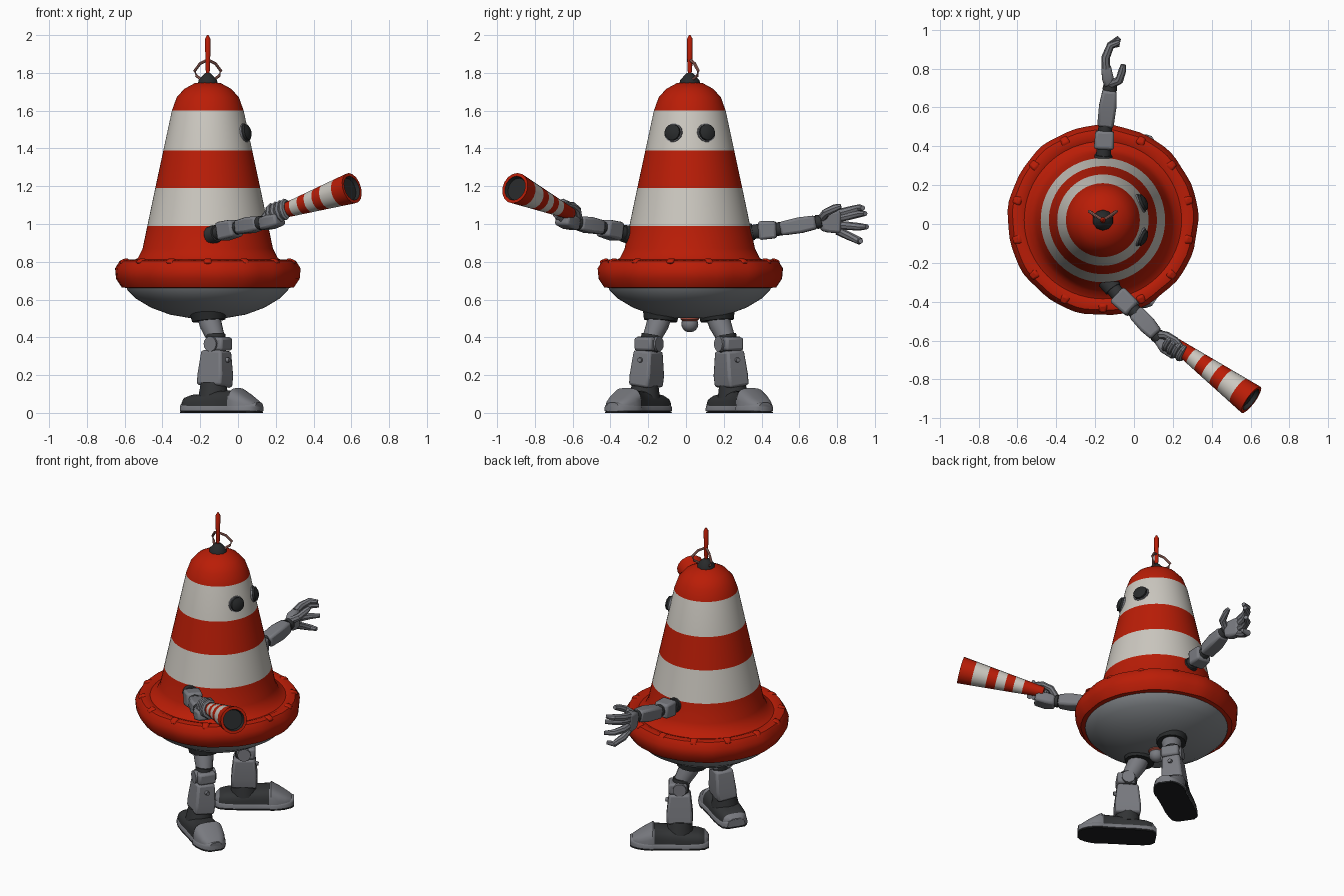
import bpy, math
from mathutils import Vector as V

cube = bpy.data.objects.get("Cube")
if cube:
    bpy.data.objects.remove(cube, do_unlink=True)


def material(name, r, g, b):
    m = bpy.data.materials.new(name)
    m.use_nodes = True
    m.diffuse_color = (r, g, b, 1)
    shader = m.node_tree.nodes["Principled BSDF"]
    shader.inputs["Base Color"].default_value = (r, g, b, 1)
    shader.inputs["Roughness"].default_value = 0.7
    return m


RED = material("orange red", 0.49, 0.012, 0.002)
WHITE = material("off white", 0.6, 0.575, 0.525)
GREY = material("metal grey", 0.19, 0.195, 0.215)
PALE = material("underside grey", 0.22, 0.235, 0.25)
DARK = material("dark grey", 0.032, 0.034, 0.036)
CHARCOAL = material("charcoal", 0.021, 0.023, 0.024)
BLACK = material("rubber black", 0.012, 0.013, 0.014)
WIRE = material("wire pink", 0.4, 0.16, 0.13)
RUST = material("rust red", 0.36, 0.07, 0.045)

CENTRE = V((-0.16, 0.02, 0))
UP = V((0, 0, 1))


def loft(name, rings, mats, pick=lambda i: 0, bevel=0):
    """Skin a row of equal rings, with a cap on each end."""
    n = len(rings[0])
    verts = [tuple(p) for ring in rings for p in ring]
    faces, ids = [], []
    for i in range(len(rings) - 1):
        for j in range(n):
            k = (j + 1) % n
            faces.append((i * n + j, i * n + k, (i + 1) * n + k, (i + 1) * n + j))
            ids.append(pick(i))
    last = (len(rings) - 1) * n
    faces += [tuple(reversed(range(n))), tuple(range(last, last + n))]
    ids += [pick(0), pick(len(rings) - 2)]
    mesh = bpy.data.meshes.new(name)
    mesh.from_pydata(verts, [], faces)
    for m in mats:
        mesh.materials.append(m)
    for poly, i in zip(mesh.polygons, ids):
        poly.material_index = i
    ob = bpy.data.objects.new(name, mesh)
    bpy.context.collection.objects.link(ob)
    bpy.ops.object.select_all(action="DESELECT")
    ob.select_set(True)
    bpy.context.view_layer.objects.active = ob
    bpy.ops.object.mode_set(mode="EDIT")
    bpy.ops.mesh.select_all(action="SELECT")
    bpy.ops.mesh.normals_make_consistent(inside=False)
    bpy.ops.object.mode_set(mode="OBJECT")
    bpy.ops.object.shade_smooth_by_angle(angle=math.radians(40))
    if bevel:
        mod = ob.modifiers.new("soft edges", "BEVEL")
        mod.width, mod.segments = bevel, 2
    return ob


def tube(name, points, sizes, mats, n=12, front=UP, axis=None, pick=lambda i: 0):
    """Sweep along points; each size is a radius or (side, front) half widths.
    Four sides give a softened box."""
    pts = [V(p) for p in points]
    rings = []
    turn = math.pi / 4 if n == 4 else 0
    grow = math.sqrt(2) if n == 4 else 1
    for i, p in enumerate(pts):
        z = axis or pts[min(i + 1, len(pts) - 1)] - pts[max(i - 1, 0)]
        z = z.normalized()
        f = V(front)
        if abs(f.dot(z)) > 0.95 * f.length:
            f = V((1, 0, 0))
        y = (f - z * f.dot(z)).normalized()
        x = y.cross(z)
        s = sizes[i]
        sx, sy = s if isinstance(s, tuple) else (s, s)
        angles = [turn + math.tau * j / n for j in range(n)]
        rings.append([p + (x * sx * math.cos(a) + y * sy * math.sin(a)) * grow for a in angles])
    return loft(name, rings, mats, pick, 0.014 if n == 4 else 0)


def lathe(name, profile, mats, pick=lambda i: 0, n=64):
    pts = [CENTRE + UP * z for r, z in profile]
    return tube(name, pts, [r for r, z in profile], mats, n, (1, 0, 0), UP, pick)


# Striped cone body with a lumpy lip
body_profile = [(.002, 1.755), (.07, 1.745), (.125, 1.715), (.165, 1.67), (.19, 1.6),
                (.235, 1.39), (.278, 1.19), (.32, .99), (.345, .87), (.37, .82),
                (.405, .8), (.435, .812), (.465, .805), (.49, .765), (.485, .71),
                (.455, .665), (.42, .66)]
body = lathe("cone_body", body_profile, [RED, WHITE], lambda i: 1 if i in (4, 6) else 0)
for v in body.data.vertices:
    d = v.co - CENTRE
    r = math.hypot(d.x, d.y)
    if r > 0.42:
        a = math.atan2(d.y, d.x)
        k = 1 + 0.005 * math.sin(9 * a) + 0.004 * math.sin(17 * a + 1)
        v.co.x, v.co.y = CENTRE.x + d.x * k, CENTRE.y + d.y * k
lathe("underside_bowl", [(.435, .675), (.425, .65), (.38, .605), (.3, .557), (.2, .52),
                         (.1, .503), (.002, .5)], [PALE])

# Small lugs round the lip
for i in range(14):
    a = math.tau * (i + 0.5) / 14
    out = V((math.cos(a), math.sin(a), 0))
    tube("lip_lug", [CENTRE + out * r + UP * z for r, z in ((.43, .81), (.475, .793))],
         [(.025, .013), (.02, .013)], [RED], 4)

# Eyes on the +x side
for side in (-1, 1):
    a = math.radians(24) * side
    out = V((math.cos(a), math.sin(a), 0.2))
    base = CENTRE + UP * 1.44
    tube("eye_rim", [base + out * d for d in (.19, .219)], [.053, .05], [GREY], 14)
    tube("eye", [base + out * d for d in (.19, .232, .243)], [.046, .043, .022], [CHARCOAL], 14)

# Antenna and its wire loops
lathe("antenna_collar", [(.055, 1.735), (.052, 1.76), (.03, 1.785), (.014, 1.8)], [CHARCOAL], n=10)
lathe("antenna_rod", [(.008, 1.78), (.013, 1.83), (.015, 1.98), (.004, 2)], [RED], n=10)
for side in (-1, 1):
    path = [(0, 0, 1.87), (.04, .025, 1.85), (.07, .045, 1.81), (.06, .04, 1.785), (.035, .015, 1.765)]
    tube("antenna_wire", [CENTRE + V((x * side, y, z)) for x, y, z in path], [.008] * 5, [WIRE], 8)

# Tail light under the bowl
lathe("hanging_cap", [(.05, .52), (.048, .494), (.04, .486)], [RUST], n=16)
lathe("hanging_ball", [(.043 * math.sin(t * math.pi / 8) + .002, .47 + .043 * math.cos(t * math.pi / 8))
                       for t in range(9)], [GREY], n=16)

# Legs and splayed boots
stations = [(-.232, .05, .06), (-.208, .076, .085), (-.17, .085, .097), (-.1, .09, .102),
            (0, .088, .116), (.09, .09, .122), (.1, .095, .132), (.145, .09, .105),
            (.185, .077, .08), (.215, .058, .062), (.234, .034, .045)]
for side in (-1, 1):
    toe = V((math.cos(math.radians(34)), side * math.sin(math.radians(34)), 0))
    across = UP.cross(toe)

    def at(x, off, z):
        return V((x, 0.015 + side * off, z))

    foot = at(-.083, .273, 0)

    def section(u, w, low, high):
        ring = []
        for j in range(13):
            a = math.pi * j / 12
            c, s = math.cos(a), math.sin(a)
            ring.append(foot + toe * u + across * w * math.copysign(abs(c) ** .6, c)
                        + UP * (low + (high - low) * s ** .6))
        return ring

    loft("boot_upper", [section(u, w, .02, h) for u, w, h in stations], [DARK, GREY],
         lambda i: 1 if i > 4 or i < 1 else 0)
    loft("boot_welt", [section(u * 1.01, w + .005, .01, .055) for u, w, h in stations], [GREY])
    loft("boot_sole", [section(u * 1.01, w + .003, 0, .012) for u, w, h in stations], [BLACK])
    tube("ankle", [at(-.13, .235, .08), at(-.13, .23, .16)], [.083, .068], [DARK], 14)
    tube("shin", [at(-.125, .228, .14), at(-.12, .222, .2), at(-.115, .215, .33)],
         [(.062, .078), (.064, .078), (.055, .064)], [GREY], 4, toe)
    knee = at(-.112, .21, .365)
    tube("knee_joint", [knee - across * .066, knee + across * .066], [.04, .04], [GREY], 14)
    tube("knee_cap", [knee - UP * .036 + toe * .012, knee + UP * .036 + toe * .012],
         [(.055, .055)] * 2, [GREY], 4, toe)
    tube("knee_gasket", [at(-.115, .212, .32), at(-.118, .198, .415)], [.05, .053], [DARK], 14)
    tube("shin_bolt", [at(-.07, .25, .28), at(-.045, .262, .28)], [.015, .012], [GREY], 10)
    tube("thigh", [at(-.165, .14, .54), at(-.145, .165, .47), at(-.115, .2, .39)],
         [.06, .06, .048], [GREY], 12)
    tube("hip_socket", [at(-.16, .145, .55), at(-.155, .15, .488)], [.1, .088], [CHARCOAL], 16)


def arm(label, shoulder, upper, elbow, wrist):
    """Socket, boxed upper arm, tapered forearm and joints."""
    s, u, e, w = V(shoulder), V(upper), V(elbow), V(wrist)
    tube(label + "_shoulder_socket", [s, s.lerp(u, 0.6)], [.05, .045], [DARK], 14)
    tube(label + "_shoulder_joint", [s, u.lerp(e, .2)], [.038, .038], [DARK], 12)
    tube(label + "_upper_arm", [u, e], [(.052, .05), (.048, .045)], [GREY], 4)
    tube(label + "_elbow", [u.lerp(e, .8), e.lerp(w, .2)], [.036, .036], [DARK], 12)
    tube(label + "_forearm", [e.lerp(w, .1), e.lerp(w, .6), w],
         [(.042, .036), (.045, .042), (.036, .036)], [GREY], 4)
    tube(label + "_wrist", [w, w + (w - e).normalized() * .03], [.038, .034], [DARK], 12)


# Open-handed left arm
arm("left", (-.16, .31, .95), (-.155, .385, .965), (-.15, .48, .97), (-.125, .69, 1.01))
tube("left_palm", [(-.125, .71, 1.005), (-.135, .75, 1.01), (-.145, .82, 1.01)],
     [(.026, .04), (.03, .055), (.024, .06)], [GREY], 4)
for root, tip in ((1.055, 1.085), (1.03, 1.055), (.995, .985), (.965, .91)):
    reach = 0.97 - abs(tip - 1.01) * 0.45
    tube("left_finger", [(-.145, .8, root), (-.145, .86, (root + tip) / 2),
                         (-.12, .92, tip), (-.075, reach, tip)], [.022, .022, .02, .013], [GREY], 8)
tube("left_thumb", [(-.12, .72, 1.03), (-.075, .74, 1.06), (-.06, .79, 1.085), (-.055, .82, 1.095)],
     [.024, .022, .02, .013], [GREY], 8)

# Right arm, reaching out with a striped baton
arm("right", (-.14, -.29, .94), (-.085, -.365, .96), (-.005, -.44, .98), (.115, -.57, 1.005))
start, end = V((.2, -.61, 1.055)), V((.603, -.905, 1.19))
axis = end - start
along = [0, .06, .24, .35, .45, .56, .67, .84, 1, 1, .96]
girth = [.032 + .051 * t for t in along[:-2]] + [.066, .06]
tube("striped_baton", [start + axis * t for t in along], girth, [RED, WHITE, CHARCOAL], 16, UP, axis,
     lambda i: 2 if i == 9 else (1 if i in (2, 4, 6) else 0))
tube("right_palm", [(.13, -.582, 1.0), (.17, -.62, 1.01), (.225, -.66, 1.025)],
     [(.035, .034), (.05, .036), (.045, .03)], [GREY], 4)
ahead = axis.normalized()
outward = UP.cross(ahead)
lift = ahead.cross(outward)
for i in range(4):
    middle = start + ahead * (-.015 + .03 * i)
    curl = [math.radians(200 + 38 * j) for j in range(6)]
    tube("right_finger", [middle + (lift * math.cos(a) + outward * math.sin(a)) * .048 for a in curl],
         [.017, .018, .018, .017, .016, .01], [GREY], 8, ahead)
tube("right_thumb", [(.14, -.57, 1.03), (.17, -.575, 1.075), (.215, -.6, 1.1), (.255, -.64, 1.105)],
     [.022, .021, .018, .01], [GREY], 8)
